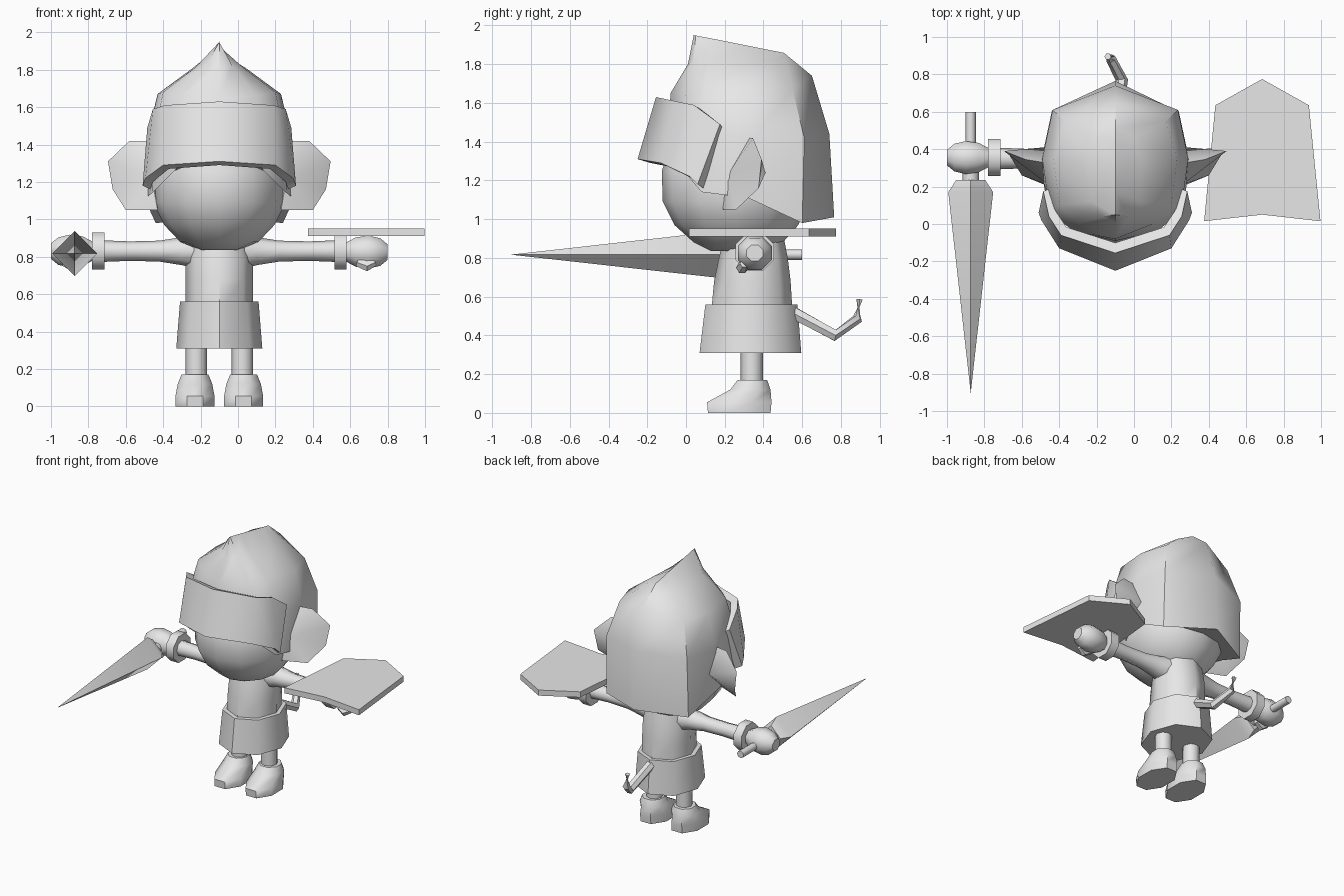
import bpy, bmesh, math
from mathutils import Vector

if "Cube" in bpy.data.objects:
    bpy.data.objects.remove(bpy.data.objects["Cube"])

CX = -0.10          # centre line of the figure
grey = bpy.data.materials.new("plain_grey")
grey.diffuse_color = (0.8, 0.8, 0.8, 1)
grey.use_nodes = True
grey.node_tree.nodes["Principled BSDF"].inputs["Base Color"].default_value = grey.diffuse_color


def finish(name, bm, angle=50):
    bmesh.ops.remove_doubles(bm, verts=bm.verts, dist=0.0005)
    bmesh.ops.recalc_face_normals(bm, faces=bm.faces)
    me = bpy.data.meshes.new(name)
    bm.to_mesh(me)
    bm.free()
    me.materials.append(grey)
    me.shade_smooth()
    me.set_sharp_from_angle(angle=math.radians(angle))
    ob = bpy.data.objects.new(name, me)
    bpy.context.collection.objects.link(ob)
    return ob


def loft(name, rings, angle=50, caps=(True, True)):
    """Skin a list of closed rings that have equal point counts."""
    bm = bmesh.new()
    vs = [[bm.verts.new(p) for p in r] for r in rings]
    n = len(rings[0])
    for a, b in zip(vs, vs[1:]):
        for i in range(n):
            j = (i + 1) % n
            bm.faces.new((a[i], a[j], b[j], b[i]))
    if caps[0]:
        bm.faces.new(vs[0])
    if caps[1]:
        bm.faces.new(vs[-1])
    return finish(name, bm, angle)


def oval(x, w, y0, y1, z, n=8, turn=0.0):
    """Flat ring of half width w, reaching from y0 to y1."""
    c, d = (y0 + y1) / 2, (y1 - y0) / 2
    return [(x + w * math.sin(t), c - d * math.cos(t), z)
            for t in (2 * math.pi * (i + turn) / n for i in range(n))]


def sym(half):
    """Ring from a half outline running front to back."""
    return ([(CX + x, y, z) for x, y, z in half]
            + [(CX - x, y, z) for x, y, z in half[-2:0:-1]])


def tube(name, path, radii, n=6, turn=0.0, angle=50):
    """Tapered tube along a path."""
    pts = [Vector(p) for p in path]
    rings = []
    for i, p in enumerate(pts):
        d = (pts[min(i + 1, len(pts) - 1)] - pts[max(i - 1, 0)]).normalized()
        up = Vector((0, 0, 1)) if abs(d.z) < 0.9 else Vector((0, 1, 0))
        u = d.cross(up).normalized()
        v = u.cross(d)
        rings.append([p + radii[i] * (u * math.cos(t) + v * math.sin(t))
                      for t in (2 * math.pi * (k + turn) / n for k in range(n))])
    return loft(name, rings, angle)


# head
loft("head", [oval(CX, w, a, b, z, 12) for w, a, b, z in (
    (.10, .13, .40, .835), (.21, .04, .50, .88), (.295, -.06, .58, .97),
    (.355, -.12, .64, 1.09), (.35, -.125, .65, 1.25), (.28, -.03, .58, 1.5))])

# hair cap rising to a pointed crest
loft("hair", [sym(h) for h in (
    [(0, -.07, 1.32), (.22, -.04, 1.28), (.36, .08, 1.14), (.40, .32, 1.11),
     (.34, .60, .98), (0, .765, 1.01)],
    [(0, -.09, 1.45), (.22, -.04, 1.45), (.35, .06, 1.45), (.39, .35, 1.42),
     (.335, .61, 1.42), (0, .74, 1.44)],
    [(0, -.08, 1.65), (.20, 0, 1.66), (.30, .10, 1.68), (.33, .35, 1.67),
     (.27, .55, 1.67), (0, .65, 1.74)],
    [(0, .01, 1.80), (.07, .04, 1.82), (.13, .12, 1.81), (.14, .33, 1.81),
     (.10, .46, 1.82), (0, .51, 1.855)],
    [(0, .04, 1.95), (0, .05, 1.948), (0, .17, 1.925), (0, .33, 1.893),
     (0, .44, 1.871), (0, .50, 1.86)])], caps=(True, False))

# visor: curved band in front of the hair
half_visor = [((0, -.155, 1.63), (0, -.25, 1.31)),
              ((.29, -.06, 1.61), (.30, -.13, 1.29)),
              ((.355, .04, 1.59), (.395, .02, 1.22)),
              ((.385, .175, 1.49), (.41, .06, 1.18))]


def inner(p):
    return (p[0] * .9, .3 + (p[1] - .3) * .88, p[2] - .02)


stations = [[(s * x, y, z) for x, y, z in (t, b, inner(b), inner(t))]
            for s, t, b in [(-1, *h) for h in half_visor[:0:-1]]
            + [(1, *h) for h in half_visor]]
loft("visor", [[(CX + x, y, z) for x, y, z in r] for r in stations], angle=45)

# ears: wedge fans between a front hub and a back hub
rim = [(.33, .32, 1.42), (.48, .345, 1.42), (.595, .39, 1.31),
       (.57, .375, 1.16), (.50, .26, 1.05), (.33, .19, 1.05)]
for side, s in (("left", 1), ("right", -1)):
    bm = bmesh.new()
    ring = [bm.verts.new((CX + s * x, y, z)) for x, y, z in rim]
    for hub in ((.36, .21, 1.22), (.38, .41, 1.24)):
        h = bm.verts.new((CX + s * hub[0], hub[1], hub[2]))
        for i in range(6):
            bm.faces.new((h, ring[i], ring[(i + 1) % 6]))
    finish(side + "_ear", bm)

# torso and skirt
loft("torso", [oval(CX, w, a, b, z) for w, a, b, z in (
    (.18, .13, .55, .52), (.18, .145, .54, .68), (.18, .17, .525, .80),
    (.15, .20, .50, .93))])
loft("skirt", [oval(CX, .23, .07, .595, .31), oval(CX, .21, .10, .575, .56)])

# limbs, cuffs and hands, one set per side
for side, s in (("left", 1), ("right", -1)):
    fx = CX + s * .13
    tube(side + "_leg", [(CX + s * .123, .34, .12), (CX + s * .123, .34, .36)],
         [.058, .058], 8)
    loft(side + "_foot", [oval(fx, w, a, b, z, 8, .5) for w, a, b, z in (
        (.113, .10, .45, 0), (.113, .095, .455, .055), (.10, .22, .445, .12),
        (.078, .26, .425, .17))])
    tube(side + "_arm", [(CX + s * x, .35, .83) for x in (.10, .20, .32, .48, .63)],
         [.10, .075, .056, .052, .058], 8)
    tube(side + "_cuff", [(CX + s * x, .355, .83) for x in (.615, .68)],
         [.107, .107], 8, .5)
    # fist
    hz = .83 if s < 0 else .825
    tube(side + "_hand", [(CX + s * x, .355, hz) for x in (.66, .73, .80, .86, .90)],
         [.045, .085, .095, .08, .045], 8, .5)
    # thumb folded under the fist
    tube(side + "_thumb", [(CX + s * .74, .30, .77), (CX + s * .79, .29, .75),
                           (CX + s * .83, .30, .77)], [.025, .032, .022], 6)

# tail
tube("tail", [(-.10, .53, .53), (-.065, .77, .40), (-.125, .885, .485),
              (-.14, .895, .585)], [.035, .033, .027, .018], 6)

# spear with a four-sided point
SX, SZ = -.873, .817
tube("spear_shaft", [(SX, .60, SZ), (SX, .20, SZ)], [.027, .027], 8)
tube("spear_collar", [(SX, .275, SZ), (SX, .22, SZ)], [.045, .045], 8)
tube("spear_point", [(SX, .235, SZ), (SX, .17, SZ), (SX, -.905, SZ)],
     [.078, .12, .0002], 4, 0, 40)

# flat shield on the other hand
plan = [(.375, .015), (.435, .635), (.685, .775), (.935, .635), (.997, .015),
        (.685, .05)]
loft("shield", [[(x, y, z) for x, y in plan] for z in (.91, .952)], 30)
